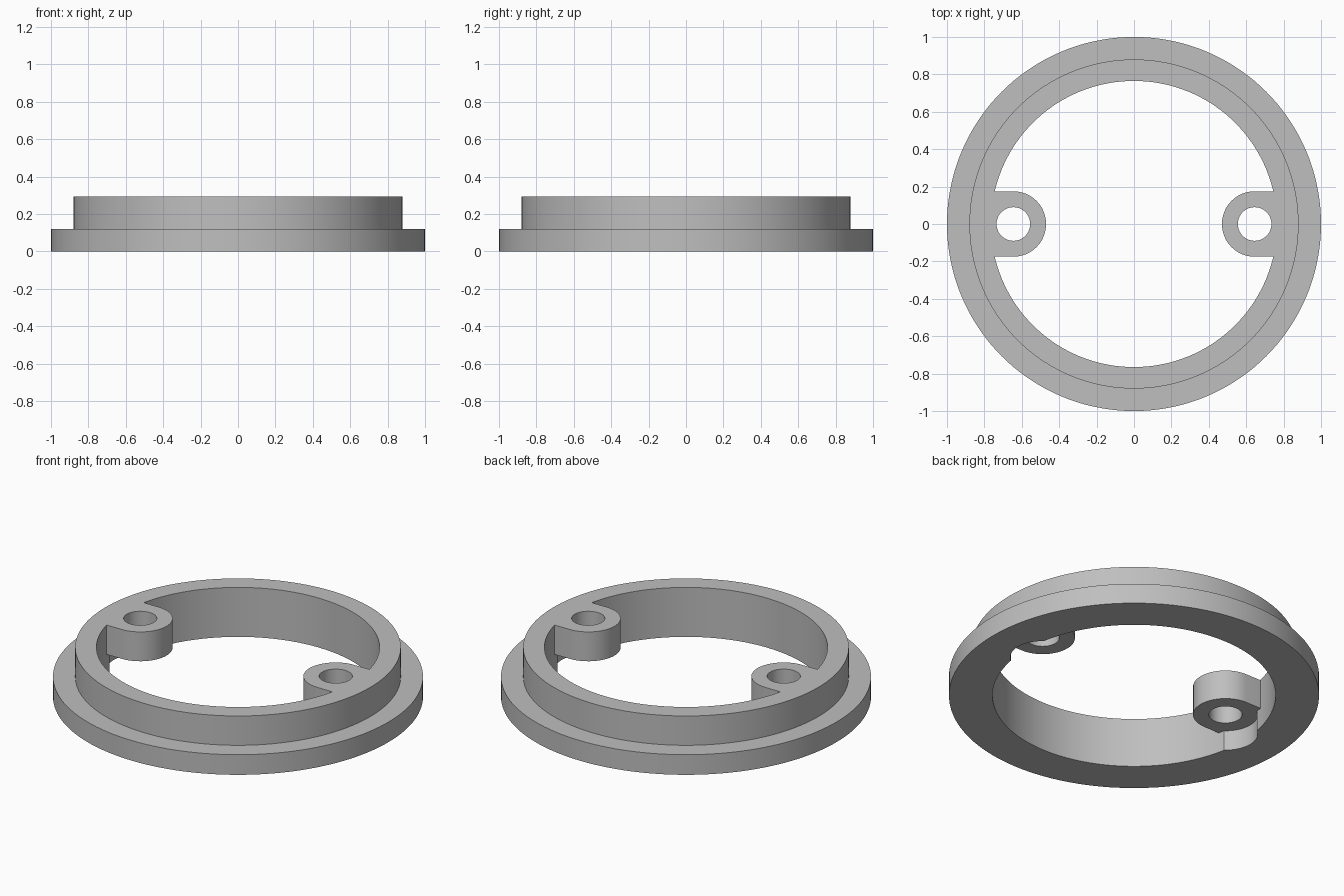
import bpy, bmesh, math

cube = bpy.data.objects.get("Cube")
if cube:
    bpy.data.objects.remove(cube, do_unlink=True)

HEIGHT, STEP = 0.295, 0.12          # overall height, flange height
LUG_X, LUG_R, HOLE_R = 0.645, 0.175, 0.09

grey = bpy.data.materials.new("plain grey")
grey.use_nodes = True
colour = (0.52, 0.52, 0.52, 1)
grey.diffuse_color = colour
grey.node_tree.nodes["Principled BSDF"].inputs["Base Color"].default_value = colour


def add_object(name, bm):
    bmesh.ops.recalc_face_normals(bm, faces=bm.faces)
    mesh = bpy.data.meshes.new(name)
    bm.to_mesh(mesh)
    bm.free()
    mesh.materials.append(grey)
    obj = bpy.data.objects.new(name, mesh)
    bpy.context.collection.objects.link(obj)
    return obj


def lathe(name, profile, steps=144):
    """Revolve a closed (radius, z) profile around z."""
    bm = bmesh.new()
    rings = []
    for i in range(steps):
        a = 2 * math.pi * i / steps
        rings.append([bm.verts.new((r * math.cos(a), r * math.sin(a), z)) for r, z in profile])
    n = len(profile)
    for i in range(steps):
        a, b = rings[i], rings[(i + 1) % steps]
        for j in range(n):
            k = (j + 1) % n
            bm.faces.new((a[j], b[j], b[k], a[k]))
    return add_object(name, bm)


def prism(name, outline, z0, z1):
    """Extrude an (x, y) outline from z0 to z1."""
    bm = bmesh.new()
    face = bm.faces.new([bm.verts.new((x, y, z0)) for x, y in outline])
    top = bmesh.ops.extrude_face_region(bm, geom=[face])["geom"]
    verts = [v for v in top if isinstance(v, bmesh.types.BMVert)]
    bmesh.ops.translate(bm, verts=verts, vec=(0, 0, z1 - z0))
    return add_object(name, bm)


def arc(cx, r, start, end, steps, closed=False):
    return [(cx + r * math.cos(start + (end - start) * i / steps),
             r * math.sin(start + (end - start) * i / steps))
            for i in range(steps if closed else steps + 1)]


def combine(target, tool, operation):
    """Apply a boolean and discard the tool."""
    tool.hide_render = True
    mod = target.modifiers.new(operation, "BOOLEAN")
    mod.operation, mod.object, mod.solver = operation, tool, "EXACT"
    bpy.context.view_layer.objects.active = target
    bpy.ops.object.modifier_apply(modifier=mod.name)
    bpy.data.objects.remove(tool, do_unlink=True)


# Stepped ring with a wide flange at the bottom
ring = lathe("flanged_ring", [(0.765, 0), (1, 0), (1, STEP), (0.88, STEP),
                              (0.88, HEIGHT), (0.765, HEIGHT)])

# Rounded screw lugs, with a round recess below and a hole through each
for side in (1, -1):
    cx = side * LUG_X
    recess = prism("recess_cutter", arc(cx, LUG_R, 0, 2 * math.pi, 48, True), -0.1, STEP)
    combine(ring, recess, "DIFFERENCE")
    nose = arc(cx, side * LUG_R, math.pi / 2, 3 * math.pi / 2, 24)
    outer = [(side * 0.825, nose[-1][1]), (side * 0.825, nose[0][1])]
    combine(ring, prism("screw_lug", nose + outer, STEP, HEIGHT), "UNION")
    hole = prism("hole_cutter", arc(cx, HOLE_R, 0, 2 * math.pi, 36, True), -0.1, HEIGHT + 0.1)
    combine(ring, hole, "DIFFERENCE")

# Smooth curved walls, sharp rims
bpy.ops.object.select_all(action="DESELECT")
ring.select_set(True)
bpy.context.view_layer.objects.active = ring
bpy.ops.object.shade_smooth_by_angle(angle=math.radians(30))
